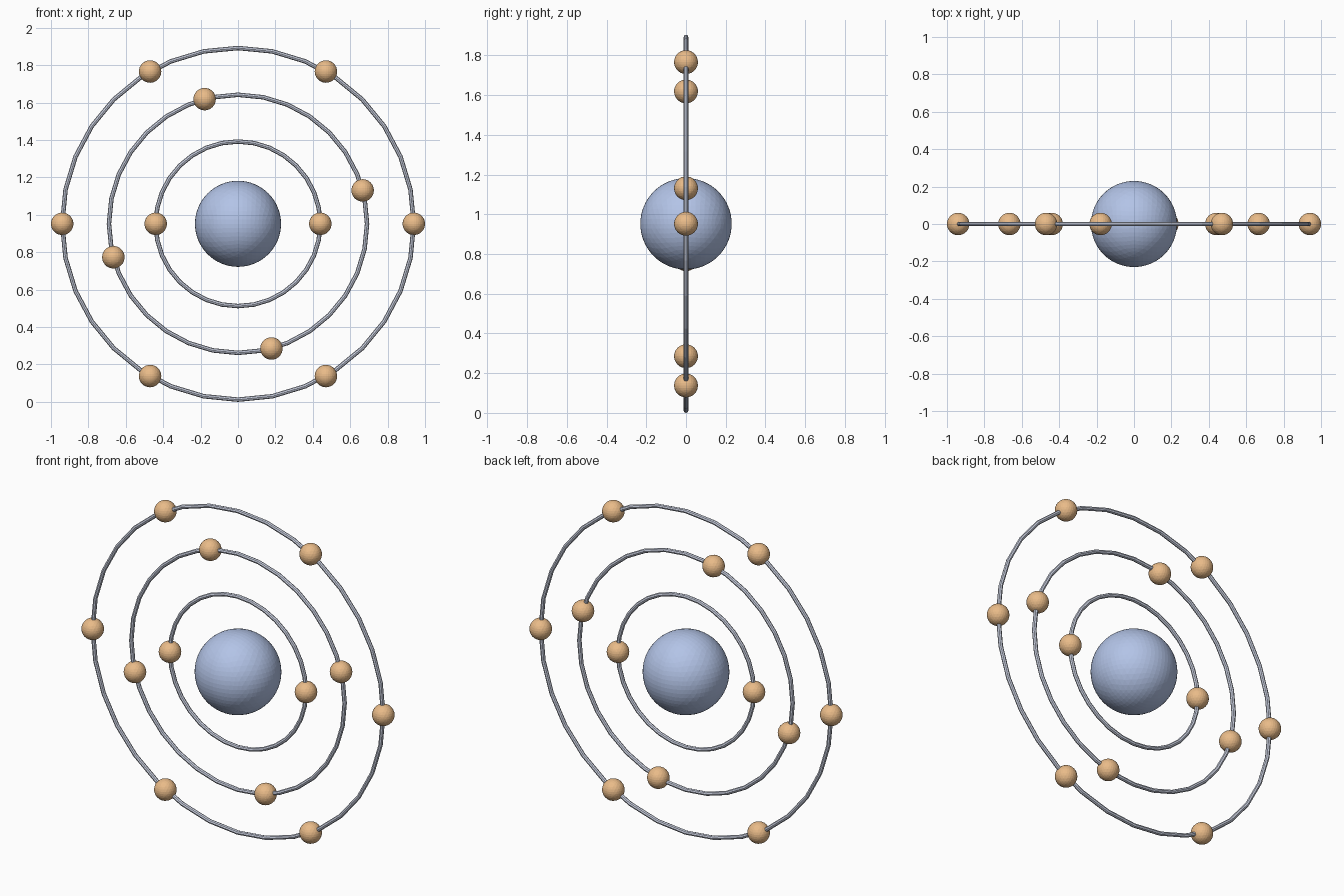
import bpy, bmesh
from math import cos, sin, radians, pi

if "Cube" in bpy.data.objects:
    bpy.data.objects.remove(bpy.data.objects["Cube"])

CENTRE_Z = 0.952
ELECTRON_R = 0.06
TUBE_R = 0.012


def material(name, rgb):
    m = bpy.data.materials.new(name)
    m.diffuse_color = (*rgb, 1)
    m.use_nodes = True
    m.node_tree.nodes["Principled BSDF"].inputs["Base Color"].default_value = m.diffuse_color
    return m


BLUE = material("nucleus_blue", (0.45, 0.55, 0.80))
ORANGE = material("electron_orange", (0.82, 0.50, 0.25))
PALE = material("ring_pale", (0.62, 0.66, 0.78))


def ball(name, radius, location, levels, mat):
    """Faceted sphere: an octahedron repeatedly split and pushed out."""
    bm = bmesh.new()
    bmesh.ops.create_uvsphere(bm, u_segments=4, v_segments=2, radius=1)
    for _ in range(levels):
        bmesh.ops.subdivide_edges(bm, edges=bm.edges[:], cuts=1, use_grid_fill=True)
        for v in bm.verts:
            v.co.normalize()
    bmesh.ops.scale(bm, vec=(radius,) * 3, verts=bm.verts)
    mesh = bpy.data.meshes.new(name)
    bm.to_mesh(mesh)
    bm.free()
    mesh.materials.append(mat)
    obj = bpy.data.objects.new(name, mesh)
    obj.location = location
    bpy.context.collection.objects.link(obj)
    return obj


def orbit(name, radius, count, start):
    """Upright ring with evenly spaced electrons."""
    bpy.ops.mesh.primitive_torus_add(
        major_radius=radius, minor_radius=TUBE_R, major_segments=32,
        minor_segments=8, location=(0, 0, CENTRE_Z), rotation=(pi / 2, 0, 0))
    ring = bpy.context.object
    ring.name = name + "_ring"
    ring.data.materials.append(PALE)
    for i in range(count):
        a = radians(start + 360 * i / count)
        ball(f"{name}_electron_{i + 1}", ELECTRON_R,
             (radius * cos(a), 0, CENTRE_Z + radius * sin(a)), 3, ORANGE)


# Nucleus
ball("nucleus", 0.23, (0, 0, CENTRE_Z), 4, BLUE)

# Three orbits: name, radius, electron count, angle of first electron
orbit("inner", 0.44, 2, 0)
orbit("middle", 0.69, 4, 15)
orbit("outer", 0.94, 6, 0)
